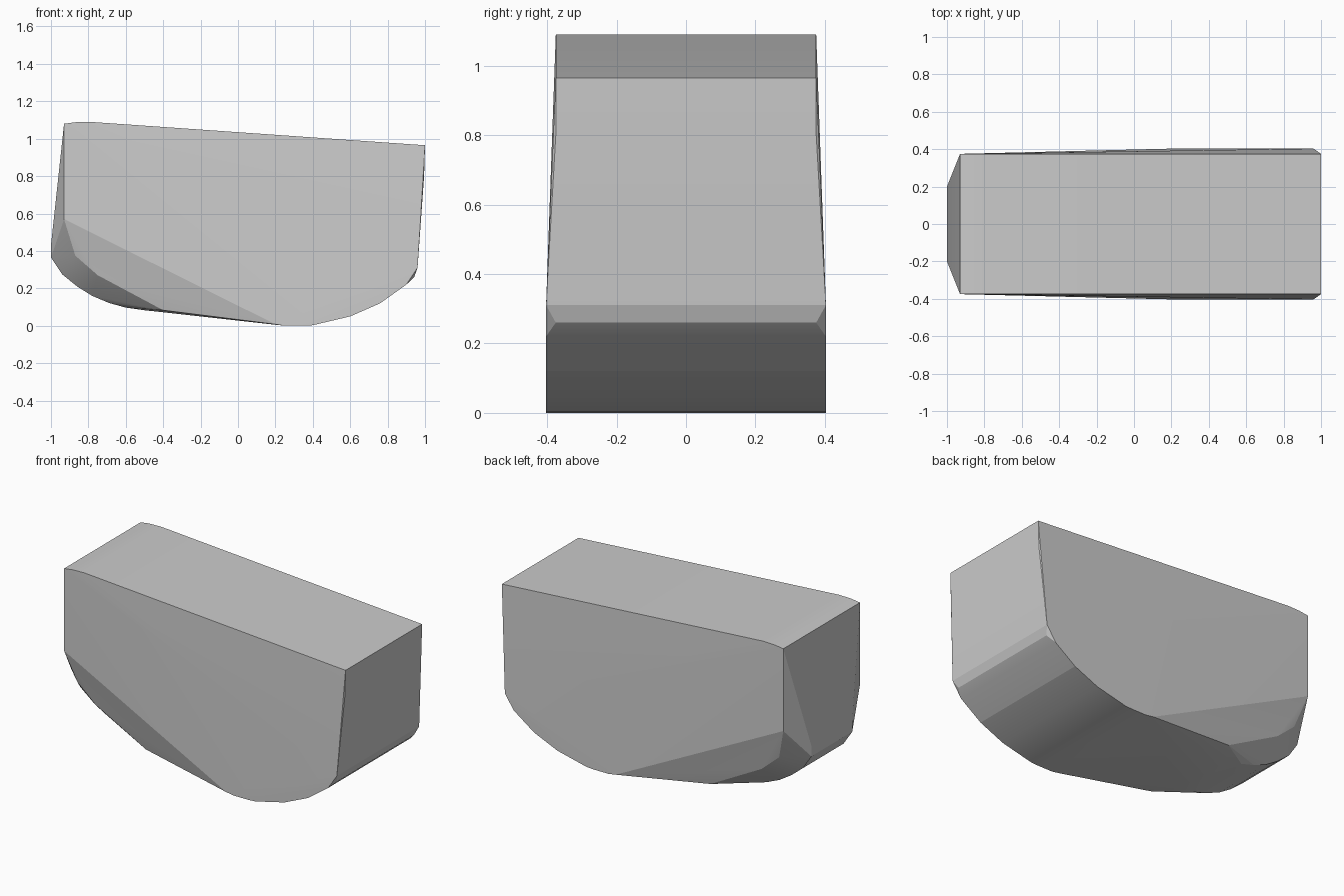
import bpy, bmesh

if "Cube" in bpy.data.objects:
    bpy.data.objects.remove(bpy.data.objects["Cube"])

# Half outline of the faceted body: y half-width -> list of (x, z)
rings = {
    # upper edge, rear corner and nose bevel
    0.375: [(-0.93, 1.08), (-0.87, 1.088), (-0.79, 1.09), (1.0, 0.965),
            (0.995, 0.80), (-0.93, 0.57), (0.942, 0.26)],
    # widest line around the lower right curve
    0.403: [(0.96, 0.31), (0.90, 0.22), (0.76, 0.12), (0.60, 0.05),
            (0.40, 0.003), (0.35, 0.0), (0.25, 0.0), (0.20, 0.008)],
    # chamfer between side and rounded left end
    0.33: [(-0.87, 0.375), (-0.75, 0.27), (-0.40, 0.083)],
    # rounded left end
    0.20: [(-1.0, 0.43), (-1.0, 0.365), (-0.94, 0.275), (-0.86, 0.21),
           (-0.78, 0.16), (-0.69, 0.122), (-0.60, 0.097), (-0.50, 0.083)],
}

bm = bmesh.new()
for y, points in rings.items():
    for x, z in points:
        for side in (-1, 1):
            bm.verts.new((x, side * y, z))

# Convex body
hull = bmesh.ops.convex_hull(bm, input=bm.verts[:])
loose = [v for v in bm.verts if not v.link_faces]
bmesh.ops.delete(bm, geom=loose, context='VERTS')
bmesh.ops.recalc_face_normals(bm, faces=bm.faces[:])

mesh = bpy.data.meshes.new("body")
bm.to_mesh(mesh)
bm.free()
body = bpy.data.objects.new("body", mesh)
bpy.context.collection.objects.link(body)

# Soft shading over shallow facets only
bpy.context.view_layer.objects.active = body
body.select_set(True)
bpy.ops.object.shade_smooth_by_angle(angle=0.2)
